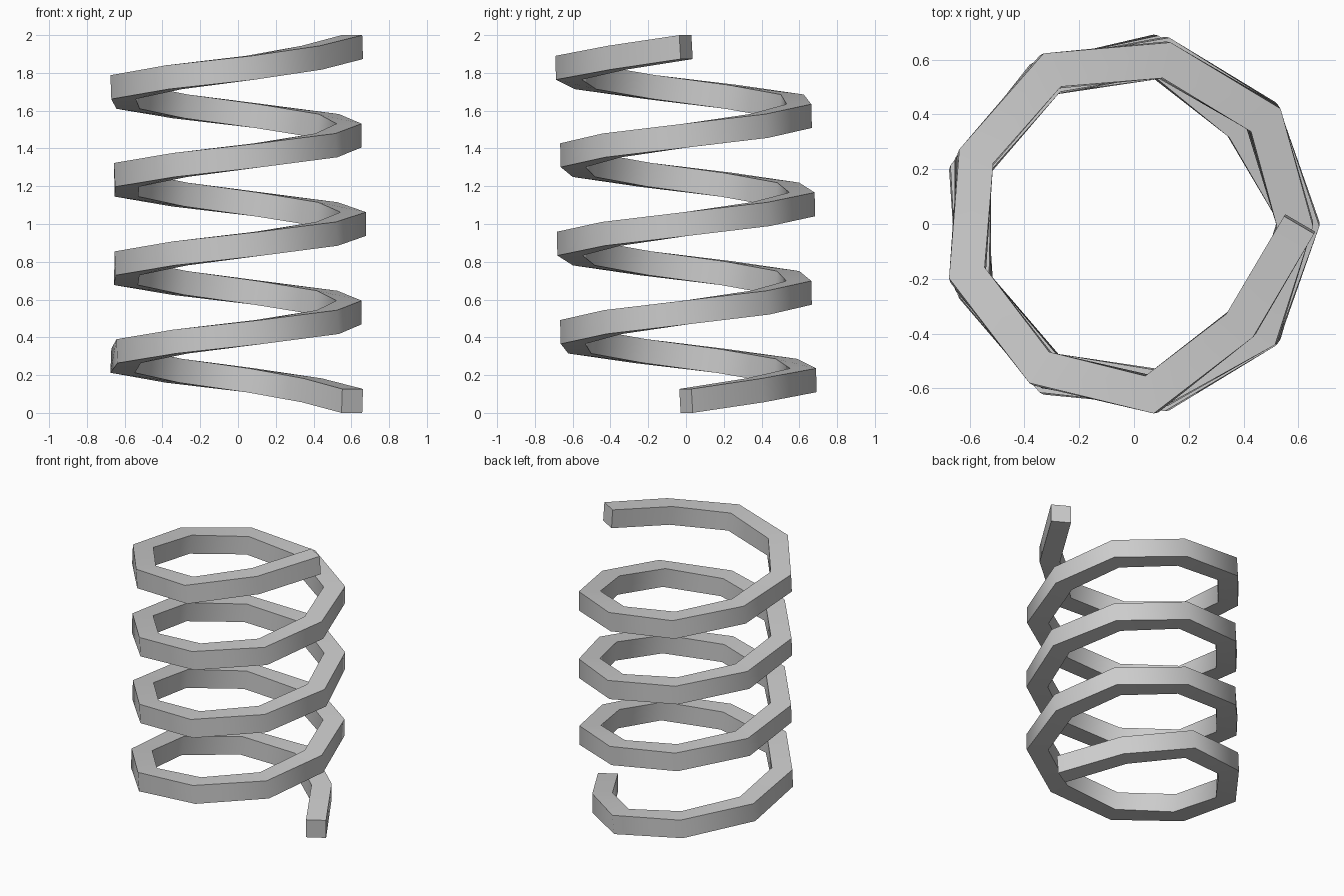
import bpy, bmesh
from math import radians, cos, sin
from mathutils import Vector

if "Cube" in bpy.data.objects:
    bpy.data.objects.remove(bpy.data.objects["Cube"])

SIDE = 0.127          # square bar thickness
TURNS = 4
Z0 = SIDE / 2

# lower half of the path: angle (degrees) and centre radius; upper half is its 180 degree twin
angles = [0, 43, 84, 122.7, 163, 202.5, 241.3, 280.5, 321] + [360 + 40 * k for k in range(10)]
radii = [0.605, 0.535, 0.625, 0.628, 0.636, 0.627, 0.637, 0.61, 0.613, 0.588,
         0.61, 0.608, 0.62, 0.628, 0.625, 0.62, 0.625, 0.615, 0.61]
full = 360 * TURNS
angles += [full - a for a in angles[-2::-1]]
radii += radii[-2::-1]


def point(a, r):
    z = Z0 + (2 - SIDE) * a / full
    return Vector((r * cos(radians(a)), r * sin(radians(a)), z))


path = [point(a, r) for a, r in zip(angles, radii)]
UP = Vector((0, 0, 1))

# sweep a square section along the path with mitred corners
bm = bmesh.new()
rings = []
last = len(path) - 1
for i, p in enumerate(path):
    d0 = (path[max(i, 1)] - path[max(i, 1) - 1]).normalized()
    j = min(i, last - 1)
    d1 = (path[j + 1] - path[j]).normalized()
    t = (d0 + d1).normalized()
    side = t.cross(UP).normalized()
    up = side.cross(t)
    if 0 < i < last:
        side = side / t.dot(d1)
    else:
        up = UP + (up - UP) * 0.5
    h = SIDE / 2
    rings.append([bm.verts.new(p + side * sx * h + up * sz * h)
                  for sx, sz in ((-1, -1), (1, -1), (1, 1), (-1, 1))])
for a, b in zip(rings, rings[1:]):
    for k in range(4):
        m = (k + 1) % 4
        bm.faces.new((a[k], a[m], b[m], b[k]))
bm.faces.new(rings[0])
bm.faces.new(rings[-1])
bmesh.ops.recalc_face_normals(bm, faces=bm.faces)

mesh = bpy.data.meshes.new("coil_spring")
bm.to_mesh(mesh)
bm.free()
coil = bpy.data.objects.new("coil_spring", mesh)
bpy.context.collection.objects.link(coil)

# smooth along the coil, sharp along the bar edges
bpy.context.view_layer.objects.active = coil
coil.select_set(True)
bpy.ops.object.shade_smooth_by_angle(angle=radians(60))
